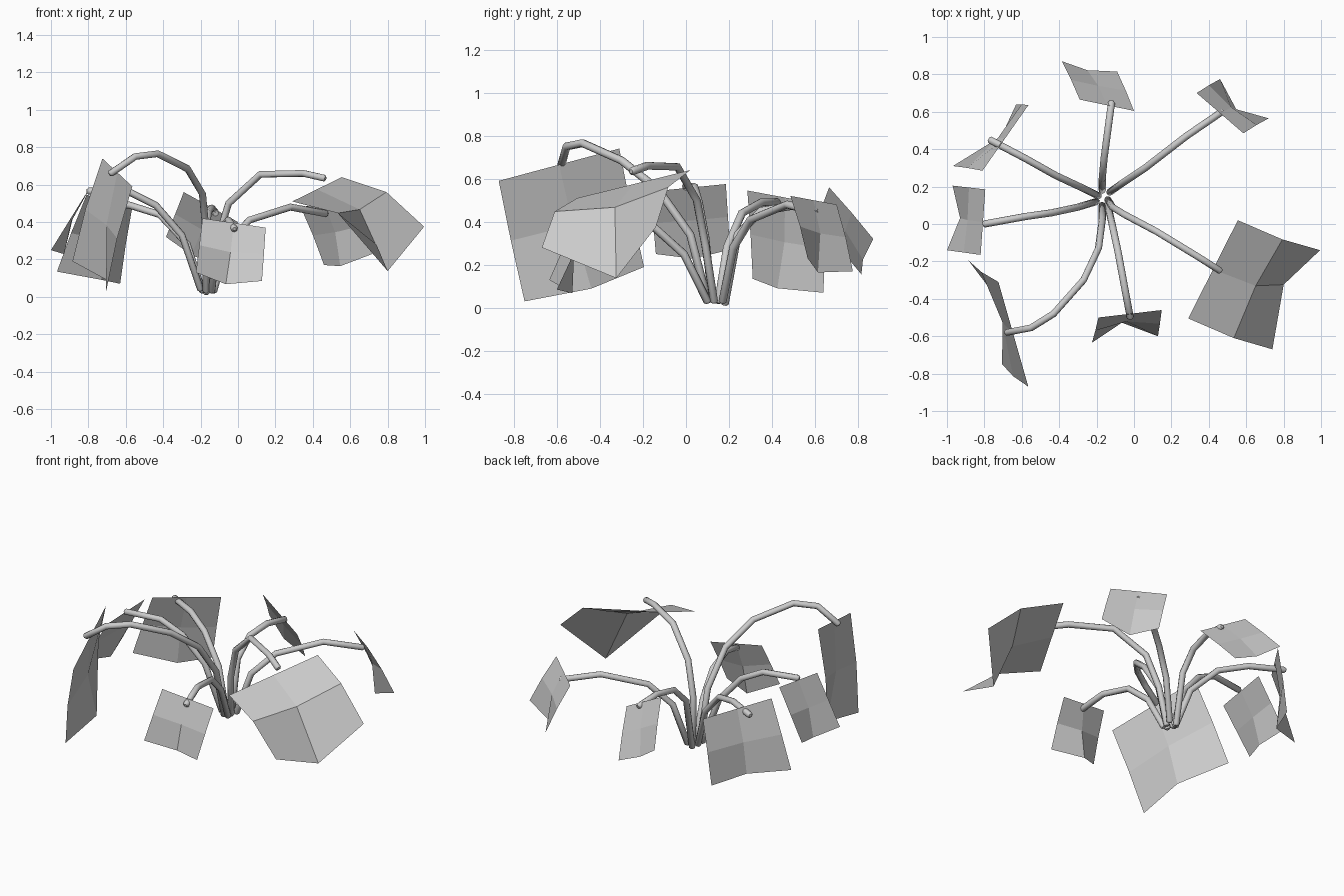
import bpy
import math
from mathutils import Vector

default_cube = bpy.data.objects.get("Cube")
if default_cube:
    bpy.data.objects.remove(default_cube, do_unlink=True)

STEM_RADIUS = 0.019

# One plain grey for the whole plant
grey = bpy.data.materials.new("plain_grey")
grey.use_nodes = True
grey_value = (0.6, 0.6, 0.6, 1.0)
grey.diffuse_color = grey_value
shader = next(n for n in grey.node_tree.nodes if n.type == "BSDF_PRINCIPLED")
shader.inputs["Base Color"].default_value = grey_value
shader.inputs["Roughness"].default_value = 0.8


def make_stem(name, path):
    """Smooth round tube through the path, with softly rounded ends."""
    points = [Vector(p) for p in path]
    first = (points[0] - points[1]).normalized() * STEM_RADIUS / 2
    last = (points[-1] - points[-2]).normalized() * STEM_RADIUS / 2
    points = [points[0] + first] + points + [points[-1] + last]

    curve = bpy.data.curves.new(name, "CURVE")
    curve.dimensions = "3D"
    curve.bevel_depth = STEM_RADIUS
    curve.bevel_resolution = 2
    curve.use_fill_caps = True
    spline = curve.splines.new("POLY")
    spline.points.add(len(points) - 1)
    for index, (target, point) in enumerate(zip(spline.points, points)):
        target.co = (*point, 1)
        target.radius = 0.5 if index in (0, len(points) - 1) else 1
    curve.materials.append(grey)

    stem = bpy.data.objects.new(name, curve)
    bpy.context.collection.objects.link(stem)
    bpy.ops.object.select_all(action="DESELECT")
    stem.select_set(True)
    bpy.context.view_layer.objects.active = stem
    bpy.ops.object.convert(target="MESH")
    bpy.ops.object.shade_smooth_by_angle(angle=math.radians(70))


def make_leaf(name, top_left, top_right, bottom_left, bottom_right, side, middle, dip):
    """Thin sheet of two by two panels between four corners.

    side, middle and dip push the side edges, the centre and the drooping
    end outward, as shares of the leaf width.
    """
    tl, tr, bl, br = (Vector(c) for c in (top_left, top_right, bottom_left, bottom_right))
    width = (tr - tl).length
    outward = (bl - tl).cross(tr - tl).normalized() * width
    fold = ((0, 0, 0), (side, middle, side), (0, dip, 0))
    verts = [tl.lerp(bl, row / 2).lerp(tr.lerp(br, row / 2), col / 2) + outward * bulge
             for row, bulges in enumerate(fold)
             for col, bulge in enumerate(bulges)]
    faces = [(i, i + 3, i + 4, i + 1)
             for i in (row * 3 + col for row in range(2) for col in range(2))]
    mesh = bpy.data.meshes.new(name)
    mesh.from_pydata(verts, [], faces)
    mesh.materials.append(grey)
    leaf = bpy.data.objects.new(name, mesh)
    bpy.context.collection.objects.link(leaf)


# Left and right are the plant's own, with the front facing -y
make_stem("right_stem", [(-.2, .12, .04), (-.3, .09, .33), (-.44, .06, .49),
                         (-.58, .04, .56), (-.8, 0, .565)])
make_leaf("right_leaf", (-.795, .185, .575), (-.82, -.165, .54),
          (-.97, .205, .27), (-1, -.14, .25), side=0, middle=-.02, dip=-.18)

make_stem("back_right_stem", [(-.19, .15, .03), (-.27, .19, .28), (-.42, .26, .44),
                              (-.58, .35, .49), (-.77, .45, .49)])
make_leaf("back_right_leaf", (-.565, .635, .48), (-.81, .285, .545),
          (-.63, .64, .07), (-.968, .31, .135), side=.01, middle=-.04, dip=-.2)

make_stem("front_right_stem", [(-.17, .1, .03), (-.17, .02, .34), (-.19, -.13, .55),
                               (-.27, -.3, .685), (-.43, -.48, .765),
                               (-.55, -.555, .75), (-.68, -.58, .66)])
make_leaf("front_right_leaf", (-.725, -.31, .74), (-.565, -.87, .59),
          (-.885, -.195, .19), (-.705, -.75, .03), side=.02, middle=-.03, dip=-.17)

make_stem("front_left_stem", [(-.14, .13, .03), (-.115, .09, .29), (-.05, .05, .5),
                              (.12, -.04, .655), (.35, -.18, .66), (.46, -.25, .635)])
make_leaf("front_left_leaf", (.29, -.505, .51), (.555, .02, .64),
          (.74, -.67, .28), (.995, -.14, .375), side=.1, middle=.03, dip=-.36)

make_stem("front_stem", [(-.14, .1, .03), (-.115, -.01, .25), (-.085, -.15, .375),
                         (-.05, -.34, .41), (-.02, -.5, .365)])
make_leaf("front_leaf", (-.19, -.5, .42), (.148, -.46, .37),
          (-.225, -.635, .13), (.128, -.6, .085), side=.01, middle=-.09, dip=-.29)

make_stem("back_left_stem", [(-.13, .17, .03), (-.06, .22, .28), (.06, .3, .41),
                             (.28, .47, .48), (.47, .6, .445)])
make_leaf("back_left_leaf", (.585, .485, .52), (.335, .7, .48),
          (.72, .565, .23), (.46, .775, .17), side=.02, middle=-.03, dip=-.24)

make_stem("back_stem", [(-.17, .18, .02), (-.17, .24, .34), (-.16, .35, .45),
                        (-.14, .5, .475), (-.12, .65, .45)])
make_leaf("back_leaf", (0, .605, .4), (-.29, .665, .56),
          (-.09, .815, .155), (-.385, .87, .32), side=.01, middle=0, dip=-.08)
